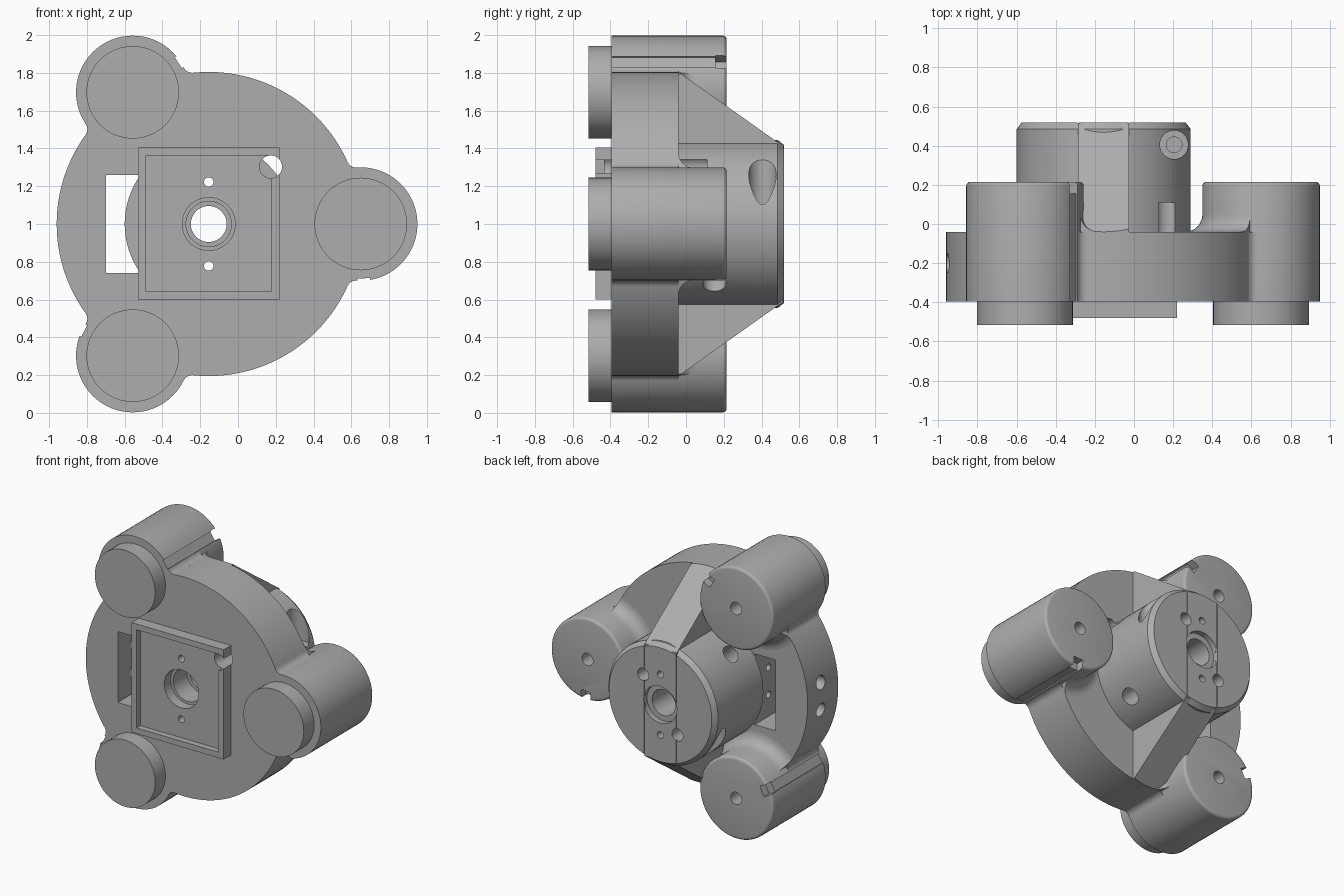
import bpy, bmesh
from math import sin, cos, pi, radians, sqrt, atan2, hypot
from mathutils import Vector, Matrix

old = bpy.data.objects.get("Cube")
if old:
    bpy.data.objects.remove(old, do_unlink=True)

grey = bpy.data.materials.new("machined_grey")
grey.use_nodes = True
grey.diffuse_color = (0.42, 0.42, 0.42, 1)
grey.node_tree.nodes["Principled BSDF"].inputs["Base Color"].default_value = (0.42, 0.42, 0.42, 1)

CX, CZ = -0.155, 1.0            # main axis
RIM, POST = 0.805, 0.30         # plate and post radii
FRONT, BACK = -0.395, -0.04     # plate faces
TURNS = [0, 2 * pi / 3, 4 * pi / 3]


def make(name, bm):
    bmesh.ops.recalc_face_normals(bm, faces=bm.faces)
    mesh = bpy.data.meshes.new(name)
    bm.to_mesh(mesh)
    bm.free()
    mesh.materials.append(grey)
    ob = bpy.data.objects.new(name, mesh)
    bpy.context.collection.objects.link(ob)
    return ob


def prism(name, pts, y0, y1):
    """Extrude an x-z outline along y."""
    bm = bmesh.new()
    face = bm.faces.new([bm.verts.new((x, y0, z)) for x, z in pts])
    out = bmesh.ops.extrude_face_region(bm, geom=[face])
    moved = [v for v in out["geom"] if isinstance(v, bmesh.types.BMVert)]
    bmesh.ops.translate(bm, verts=moved, vec=(0, y1 - y0, 0))
    return make(name, bm)


def box(name, x0, x1, y0, y1, z0, z1):
    return prism(name, [(x0, z0), (x1, z0), (x1, z1), (x0, z1)], y0, y1)


def lathe(name, x, z, profile, n=64, ring=False):
    """Turn (radius, y) points about an axis parallel to y."""
    bm = bmesh.new()
    loops = [[bm.verts.new((x + r * cos(2 * pi * i / n), y, z + r * sin(2 * pi * i / n)))
              for i in range(n)] for r, y in profile]
    pairs = list(zip(loops, loops[1:]))
    if ring:
        pairs.append((loops[-1], loops[0]))
    else:
        bm.faces.new(loops[0])
        bm.faces.new(loops[-1])
    for a, b in pairs:
        for i in range(n):
            j = (i + 1) % n
            bm.faces.new((a[i], a[j], b[j], b[i]))
    return make(name, bm)


def disc(name, x, z, r, y0, y1, n=32):
    return lathe(name, x, z, [(r, y0), (r, y1)], n)


def rod(name, start, end, r):
    """Round cutter between any two points."""
    a, b = Vector(start), Vector(end)
    bm = bmesh.new()
    turn = (b - a).to_track_quat('Z', 'Y').to_matrix().to_4x4()
    bmesh.ops.create_cone(bm, cap_ends=True, segments=32, radius1=r, radius2=r,
                          depth=(b - a).length, matrix=Matrix.Translation((a + b) / 2) @ turn)
    return make(name, bm)


def combine(ob, tool, op='DIFFERENCE', keep=False):
    mod = ob.modifiers.new("bool", 'BOOLEAN')
    mod.operation, mod.solver, mod.object = op, 'EXACT', tool
    bpy.context.view_layer.update()
    mesh = bpy.data.meshes.new_from_object(ob.evaluated_get(bpy.context.evaluated_depsgraph_get()))
    ob.modifiers.clear()
    ob.data = mesh
    if not keep:
        bpy.data.objects.remove(tool, do_unlink=True)


def polar(r, a, x=CX, z=CZ):
    return x + r * cos(a), z + r * sin(a)


# Round base plate
plate = disc("base_plate", CX, CZ, RIM, FRONT, BACK, 128)
parts = [plate]

# Small concave corners where each post meets the plate rim
f = 0.05
for t in TURNS:
    for s in (-1, 1):
        d1, d2 = RIM + f, POST + f
        a = (d1 * d1 - d2 * d2 + RIM * RIM) / (2 * RIM)
        h = s * sqrt(d1 * d1 - a * a)
        base = atan2(h, a)
        c = polar(d1, t + base)
        px, pz = polar(RIM, t)
        a1 = t + base + pi
        a2 = atan2(pz - c[1], px - c[0])
        sweep = (a2 - a1 + pi) % (2 * pi) - pi
        arc = [polar(f, a1 + sweep * i / 8, *c) for i in range(9)]
        inner = polar(RIM - 0.08, t + base * 0.85)
        parts.append(prism("corner_fillet", arc + [inner], FRONT, BACK))

# Three posts, each with a foot pad, flared root, key notch and centre hole
for k, t in enumerate(TURNS, 1):
    x, z = polar(RIM, t)
    edge = [(POST - 0.02 + 0.02 * cos(i * pi / 8), 0.195 + 0.02 * sin(i * pi / 8)) for i in range(5)]
    post = lathe(f"post_{k}", x, z, [(POST, FRONT)] + edge)
    combine(post, disc("cut", x, z, 0.045, 0.1, 0.3))
    u = t - radians(87)
    out, side = Vector((cos(u), sin(u))), Vector((-sin(u), cos(u)))
    mid = Vector((x, z))
    for depth, y0, w in ((0.235, 0.155, 0.038), (0.288, FRONT - 0.1, 0.034)):
        pts = [mid + out * r + side * e for r, e in ((depth, -w), (0.4, -w), (0.4, w), (depth, w))]
        combine(post, prism("cut", pts, y0, 0.3))
    disc(f"foot_pad_{k}", x, z, 0.245, -0.515, FRONT + 0.01, 64)
    g = 0.09
    curve = [(POST + g - g * sin(i * pi / 16), BACK + g - g * cos(i * pi / 16)) for i in range(9)]
    flare = lathe(f"post_flare_{k}", x, z, [(0.25, BACK - 0.02)] + [(POST + g, BACK - 0.02)]
                  + curve + [(0.25, BACK + g)], ring=True)
    combine(flare, disc("clip", CX, CZ, RIM, -1, 1, 128), 'INTERSECT')

# Rear hub with chamfered edge
hub = lathe("hub", CX, CZ, [(0.445, BACK), (0.445, 0.485), (0.418, 0.52)], 96)
for s in (-1, 1):
    # Clamp screw pockets, cut straight across the hub
    x = CX + s * 0.36
    combine(hub, rod("cut", (x, 0.405, CZ + s * 0.1), (x, 0.405, CZ + s * 0.6), 0.073))
    combine(hub, rod("cut", (x, 0.405, CZ + s * 0.0), (x, 0.405, CZ + s * 0.2), 0.04))
    # Radial screw holes
    a = radians(-45) if s > 0 else radians(135)
    (x0, z0), (x1, z1) = polar(0.2, a), polar(0.6, a)
    combine(hub, rod("cut", (x0, 0.15, z0), (x1, 0.15, z1), 0.062))

# Sloping ribs above and below the hub
ribs = []
for s, name in ((1, "upper_rib"), (-1, "lower_rib")):
    bm = bmesh.new()
    section = [(BACK, 0.3), (BACK, 0.805), (0.515, 0.412), (0.515, 0.3)]
    face = bm.faces.new([bm.verts.new((CX - 0.13, y, CZ + s * h)) for y, h in section])
    ext = bmesh.ops.extrude_face_region(bm, geom=[face])
    bmesh.ops.translate(bm, verts=[v for v in ext["geom"] if isinstance(v, bmesh.types.BMVert)],
                        vec=(0.26, 0, 0))
    rib = make(name, bm)
    combine(rib, disc("clip", CX, CZ, RIM, -1, 1, 128), 'INTERSECT')
    ribs.append(rib)

# Square front frame with shallow recess
frame = box("front_frame", -0.53, 0.22, -0.48, FRONT, 0.60, 1.405)
combine(frame, box("cut", -0.488, 0.177, -0.6, -0.435, 0.642, 1.363))

# Stepped main bore, pin holes and corner cable hole
for ob in (frame, plate, hub):
    combine(ob, disc("cut", CX, CZ, 0.095, -1, 1, 48))
    for s in (-1, 1):
        combine(ob, disc("cut", CX, CZ + s * 0.222, 0.025, -1, 1, 24))
    combine(ob, disc("cut", 0.173, 1.303, 0.06, -1, 0.11))
for ob in (frame, plate):
    combine(ob, disc("cut", CX, CZ, 0.14, -1, -0.36, 48))
combine(plate, disc("cut", CX, CZ, 0.12, -1, -0.2, 48))
combine(hub, disc("cut", CX, CZ, 0.135, 0.48, 1, 48))
for s in (-1, 1):
    combine(hub, disc("cut", CX + s * 0.14, CZ + s * 0.185, 0.045, 0.35, 1))
    # Fine split lines across the rear face
    x = CX + s * 0.13
    combine(hub, box("cut", x - 0.003, x + 0.003, 0.505, 0.6, 0.4, 1.6))

# Side window with cross holes in its outer wall
combine(plate, box("cut", -0.70, -0.53, -1, 1, 0.74, 1.26))
for s in (-1, 1):
    z = CZ + s * 0.1
    combine(plate, rod("cut", (-1.2, -0.2, z), (-0.65, -0.2, z), 0.05))
    combine(plate, rod("cut", (-0.6, -0.2, z), (-0.45, -0.2, z), 0.025))

# Smooth the round surfaces, keep machined edges sharp
bpy.ops.object.select_all(action='DESELECT')
for ob in bpy.context.scene.objects:
    if ob.type == 'MESH' and ob.data.materials and ob.data.materials[0] == grey:
        ob.select_set(True)
        bpy.context.view_layer.objects.active = ob
bpy.ops.object.shade_smooth_by_angle()
